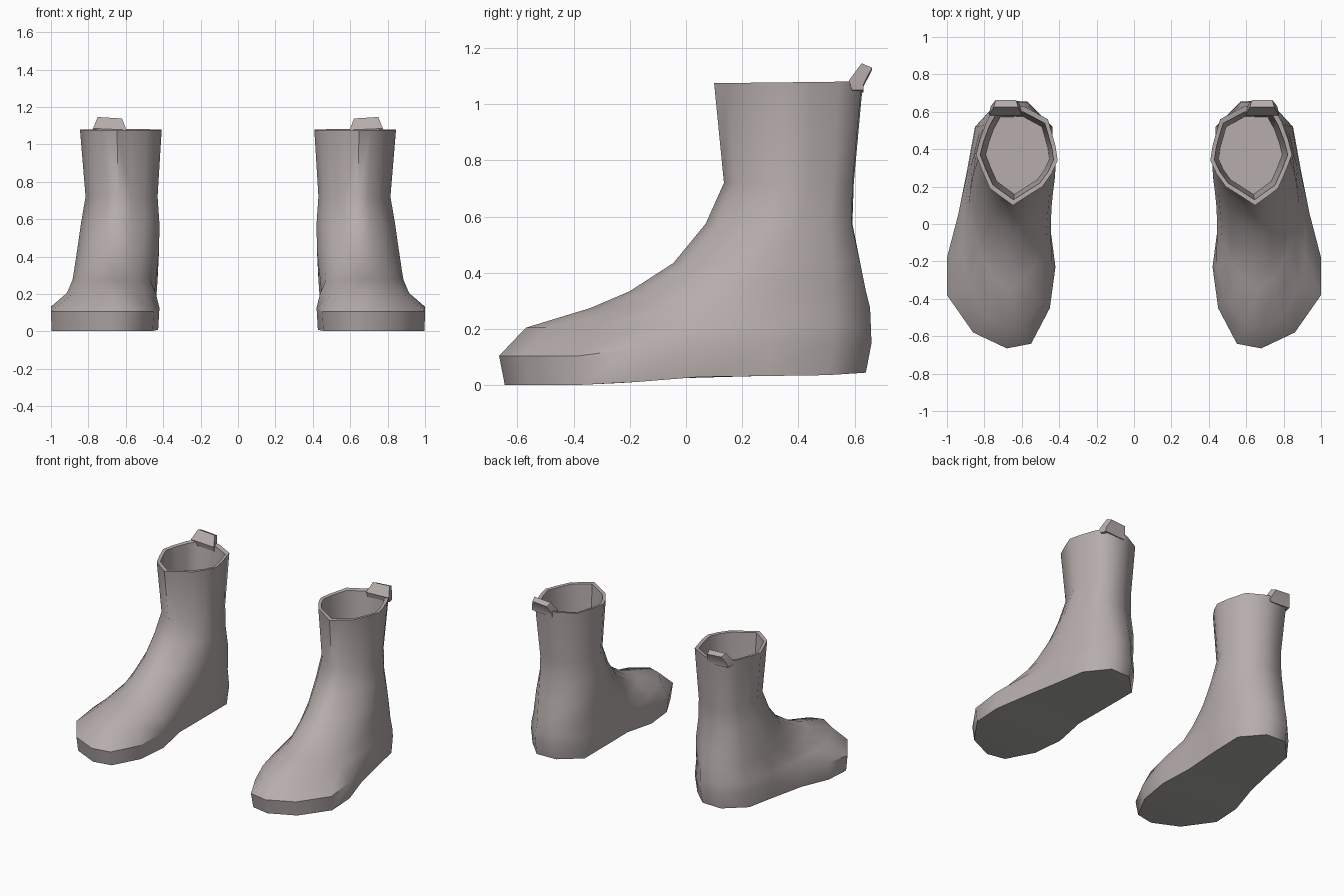
import bpy
import bmesh

if "Cube" in bpy.data.objects:
    bpy.data.objects.remove(bpy.data.objects["Cube"])


def material(name, rgb):
    m = bpy.data.materials.new(name)
    m.diffuse_color = (*rgb, 1)
    m.use_nodes = True
    m.node_tree.nodes["Principled BSDF"].inputs["Base Color"].default_value = m.diffuse_color
    return m


leather = material("warm grey leather", (0.47, 0.42, 0.415))
rubber = material("neutral grey sole rubber", (0.40, 0.395, 0.365))

# Plan outlines of one boot, 15 points each, anticlockwise from the toe
FOOT = [(.55, -.64), (.68, -.665), (.86, -.58), (1, -.38), (1, -.18), (.94, .05), (.89, .3), (.85, .52),
        (.72, .66), (.57, .655), (.435, .52), (.44, .25), (.45, 0), (.42, -.23), (.45, -.45)]
TOECAP = [(.59, -.54), (.68, -.57), (.79, -.5), (.88, -.34), (.915, -.17), (.91, .06), (.885, .3), (.845, .52),
          (.72, .658), (.57, .65), (.437, .52), (.435, .25), (.445, 0), (.44, -.22), (.49, -.42)]
VAMP = [(.6, -.31), (.67, -.34), (.75, -.29), (.81, -.18), (.86, -.05), (.885, .1), (.875, .3), (.83, .52),
        (.71, .655), (.57, .65), (.445, .52), (.43, .3), (.44, .1), (.47, -.07), (.53, -.22)]
RIM = [(.57, .15), (.647, .1), (.71, .145), (.77, .19), (.81, .28), (.845, .37), (.825, .45), (.79, .545),
       (.745, .625), (.59, .63), (.46, .56), (.42, .42), (.408, .34), (.44, .27), (.49, .2)]
# Strips that fill the underside across its width
UNDERSIDE = [(0, 1, 2, 14), (2, 3, 14), (3, 4, 13, 14), (4, 5, 12, 13), (5, 6, 11, 12), (6, 7, 10, 11), (7, 8, 9, 10)]


def fit(shape, x0, x1, y0, y1):
    xs, ys = zip(*shape)
    sx = (x1 - x0) / (max(xs) - min(xs))
    sy = (y1 - y0) / (max(ys) - min(ys))
    return [(x0 + (x - min(xs)) * sx, y0 + (y - min(ys)) * sy) for x, y in shape]


def mix(a, b, t):
    return [(p[0] + (q[0] - p[0]) * t, p[1] + (q[1] - p[1]) * t) for p, q in zip(a, b)]


def ramp(y, stops):
    for (y0, z0), (y1, z1) in zip(stops, stops[1:]):
        if y <= y1:
            return z0 + (z1 - z0) * max(0, (y - y0) / (y1 - y0))
    return stops[-1][1]


def level(shape, z):
    return [(x, y, z) for x, y in shape]


SOLE_TOP = [(-.38, .105), (-.2, .13), (0, .145), (.3, .15)]
SOLE_BOTTOM = [(-.36, .002), (-.2, .01), (.05, .03), (.5, .036), (.64, .045)]


def make_object(name, bm, mats, angle, sharp=()):
    bmesh.ops.recalc_face_normals(bm, faces=bm.faces)
    bm.edges.index_update()
    sharp = [e.index for e in sharp]
    me = bpy.data.meshes.new(name)
    bm.to_mesh(me)
    bm.free()
    for m in mats:
        me.materials.append(m)
    ob = bpy.data.objects.new(name, me)
    bpy.context.collection.objects.link(ob)
    bpy.context.view_layer.objects.active = ob
    ob.select_set(True)
    bpy.ops.object.shade_smooth_by_angle(angle=angle)
    ob.select_set(False)
    for i in sharp:
        me.edges[i].use_edge_sharp = True


def loft(bm, rings, s):
    loops = [[bm.verts.new((s * x, y, z)) for x, y, z in r] for r in rings]
    n = len(rings[0])
    for a, b in zip(loops, loops[1:]):
        for i in range(n):
            j = (i + 1) % n
            bm.faces.new((a[i], a[j], b[j], b[i]))
    return loops


def boot(side, s):
    # Boot body: sole, foot, shaft, rim and lining lofted as one skin
    rings = [
        [(x, y, ramp(y, SOLE_BOTTOM)) for x, y in fit(FOOT, .427, .997, -.645, .64)],
        [(x, y, ramp(y, SOLE_TOP)) for x, y in FOOT],
        level(TOECAP, .205),
        level(VAMP, .275),
        level(fit(mix(VAMP, RIM, .2), .427, .875, -.2, .64), .335),
        level(fit(mix(VAMP, RIM, .5), .422, .86, -.045, .62), .435),
        level(fit(mix(VAMP, RIM, .85), .42, .84, .07, .592), .575),
        level(fit(RIM, .43, .815, .135, .597), .72),
        [(x, y, 1.075 + .012 * (y - .1)) for x, y in RIM],
        level(fit(RIM, .43, .822, .13, .6), 1.075),
        level(fit(RIM, .452, .793, .158, .575), .72),
    ]
    bm = bmesh.new()
    loops = loft(bm, rings, s)
    bm.faces.new(loops[-1])
    for strip in UNDERSIDE:
        bm.faces.new([loops[0][i] for i in strip]).material_index = 1
    welt = loops[1]
    sharp = [bm.edges.get((welt[i - 1], welt[i])) for i in (0, 1, 2, 3, 4, 14)]
    make_object(side + "_boot", bm, [leather, rubber], 1.05, sharp)

    # Pull tab leaning back from the rear of the rim
    # Each row: inner x, outer x, front y, back y, front z, back z
    rows = [(.60, .775, .59, .631, 1.05, 1.05),
            (.597, .775, .58, .632, 1.085, 1.072),
            (.62, .75, .625, .662, 1.146, 1.13)]
    tab = [[(a, yf, zf - .008), (b, yf, zf), (b - .01, yb, zb), (a + .01, yb, zb - .008)]
           for a, b, yf, yb, zf, zb in rows]
    bm = bmesh.new()
    loops = loft(bm, tab, s)
    bm.faces.new(loops[0])
    bm.faces.new(loops[-1])
    make_object(side + "_pull_tab", bm, [leather], .55)


boot("left", 1)
boot("right", -1)
